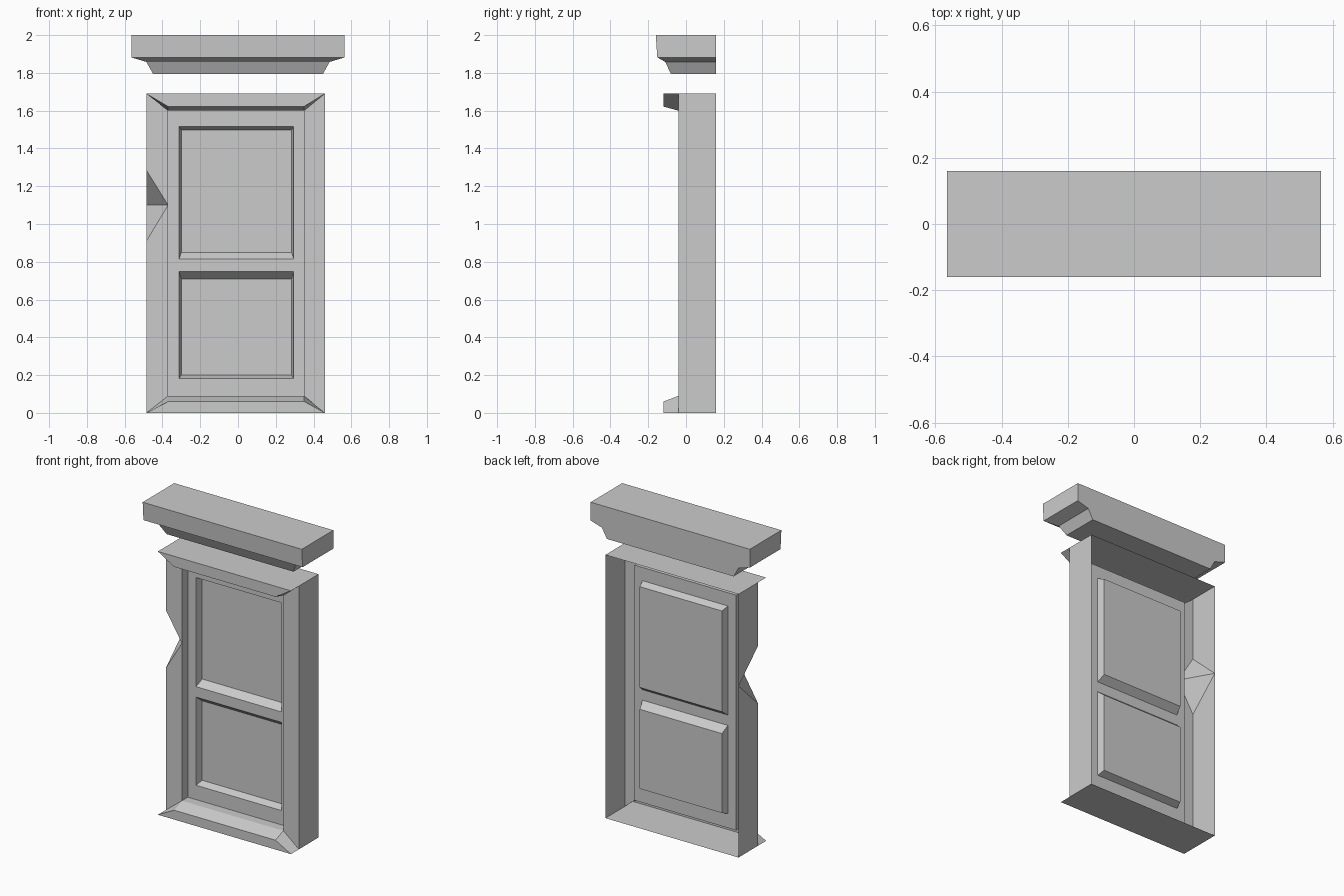
import bpy
import bmesh

cube = bpy.data.objects.get("Cube")
if cube:
    bpy.data.objects.remove(cube, do_unlink=True)

GREY = (0.6, 0.6, 0.6, 1)
mat = bpy.data.materials.new("plain_grey")
mat.use_nodes = True
mat.diffuse_color = GREY
mat.node_tree.nodes["Principled BSDF"].inputs["Base Color"].default_value = GREY


def build(name, faces):
    """Make a flat-shaded object from lists of corner points."""
    bm = bmesh.new()
    for pts in faces:
        bm.faces.new([bm.verts.new(p) for p in pts])
    bmesh.ops.remove_doubles(bm, verts=bm.verts[:], dist=0.0005)
    # merge coplanar neighbours into clean panels
    bmesh.ops.dissolve_limit(bm, angle_limit=0.01, verts=bm.verts[:], edges=bm.edges[:])
    mesh = bpy.data.meshes.new(name)
    bm.to_mesh(mesh)
    bm.free()
    mesh.materials.append(mat)
    obj = bpy.data.objects.new(name, mesh)
    bpy.context.collection.objects.link(obj)
    return obj


def ring(x0, x1, z0, z1, y):
    """Upright rectangle, counter-clockwise seen from the front."""
    return [(x0, y, z0), (x1, y, z0), (x1, y, z1), (x0, y, z1)]


def bridge(a, b):
    """Four quads between an outer and an inner ring: bottom, right, top, left."""
    return [[a[i], a[(i + 1) % 4], b[(i + 1) % 4], b[i]] for i in range(4)]


# Main dimensions
OX0, OX1, TOP = -0.485, 0.46, 1.69
IX0, IX1, IZ0, IZ1 = -0.37, 0.35, 0.09, 1.60
BACK, FRONT, LEDGE, DOOR, PANEL = 0.16, -0.04, -0.12, 0.02, 0.065

outer_back = ring(OX0, OX1, 0, TOP, BACK)
outer_front = ring(OX0, OX1, 0, TOP, FRONT)
outer_ledge = ring(OX0, OX1, 0, TOP, LEDGE)
inner_front = ring(IX0, IX1, IZ0, IZ1, FRONT)
inner_ledge = ring(IX0, IX1, 0.06, 1.622, LEDGE)
inner_door = ring(IX0, IX1, IZ0, IZ1, DOOR)

# Right-hand post and the reveal around the door
faces = [bridge(outer_back, outer_front)[1], bridge(outer_front, inner_front)[1]]
faces += bridge(inner_front, inner_door)

# Sill and head: projecting ledges with mitred ends
for i, j in ((0, 1), (2, 3)):
    faces.append([outer_back[i], outer_back[j], outer_ledge[j], outer_ledge[i]])
    faces.append([outer_ledge[i], outer_ledge[j], inner_ledge[j], inner_ledge[i]])
    faces.append([inner_ledge[i], inner_ledge[j], inner_front[j], inner_front[i]])
    faces.append([outer_front[i], outer_ledge[i], inner_ledge[i], inner_front[i]])
    faces.append([outer_ledge[j], outer_front[j], inner_front[j], inner_ledge[j]])

# Other post with a chipped corner
tip = (IX0, FRONT, 1.10)
deep = (OX0, BACK, 1.10)
for k, chip_z in ((3, 1.285), (0, 0.91)):
    chip = (OX0, FRONT, chip_z)
    faces.append([outer_front[k], chip, tip, inner_front[k]])
    faces.append([outer_back[k], deep, chip, outer_front[k]])
    faces.append([chip, deep, tip])
frame = build("door_frame", faces)

# Door sheet: stiles, rails and two sunken panels
PX0, PX1 = -0.312, 0.295
panels = ((0.182, 0.748, 0.20, 0.71), (0.815, 1.515, 0.85, 1.497))
faces = [ring(IX0, PX0, IZ0, IZ1, DOOR), ring(PX1, IX1, IZ0, IZ1, DOOR)]
rail_start = IZ0
for z0, z1, low, high in panels:
    faces.append(ring(PX0, PX1, rail_start, z0, DOOR))
    rim = ring(PX0, PX1, z0, z1, DOOR)
    floor = ring(PX0 + 0.012, PX1 - 0.012, low, high, PANEL)
    faces += bridge(rim, floor) + [floor]
    rail_start = z1
faces.append(ring(PX0, PX1, rail_start, IZ1, DOOR))
door = build("door_panels", faces)

# Cornice: stacked levels of half width, front y and height
levels = [(0.45, -0.08, 1.795), (0.485, -0.11, 1.858),
          (0.565, -0.152, 1.882), (0.565, -0.16, 2.0)]
loops = [[(-w, y, z), (w, y, z), (w, BACK, z), (-w, BACK, z)] for w, y, z in levels]
faces = [loops[0][::-1], loops[-1]]
for low, high in zip(loops, loops[1:]):
    faces += bridge(low, high)
cornice = build("cornice", faces)
